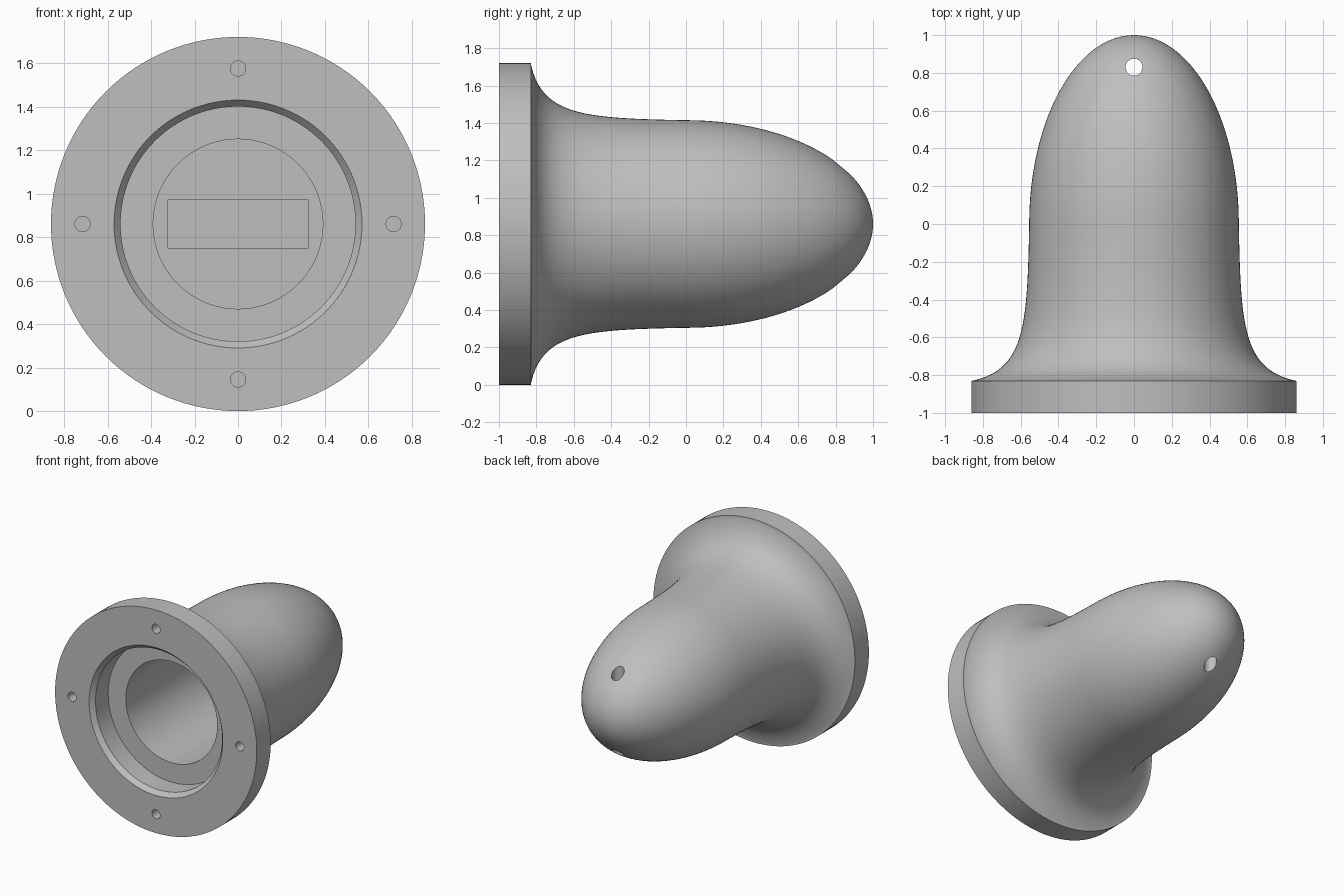
import bpy, bmesh, math
from mathutils import Vector, Matrix

if "Cube" in bpy.data.objects:
    bpy.data.objects.remove(bpy.data.objects["Cube"], do_unlink=True)

R = 0.86            # flange radius, also the height of the axis
SEGMENTS = 128

grey = bpy.data.materials.new("plain grey")
grey.use_nodes = True
colour = (0.52, 0.52, 0.52, 1)
grey.diffuse_color = colour
grey.node_tree.nodes["Principled BSDF"].inputs["Base Color"].default_value = colour


def new_object(name, bm):
    mesh = bpy.data.meshes.new(name)
    bmesh.ops.recalc_face_normals(bm, faces=bm.faces)
    bm.to_mesh(mesh)
    bm.free()
    mesh.materials.append(grey)
    obj = bpy.data.objects.new(name, mesh)
    bpy.context.collection.objects.link(obj)
    return obj


def lathe(name, profile):
    """Spin (radius, y) points around the horizontal axis."""
    bm = bmesh.new()
    verts = [bm.verts.new((r, y, R)) for r, y in profile]
    edges = [bm.edges.new(pair) for pair in zip(verts, verts[1:])]
    bmesh.ops.spin(bm, geom=verts + edges, cent=(0, 0, R), axis=(0, 1, 0),
                   angle=math.tau, steps=SEGMENTS, use_merge=True)
    bmesh.ops.remove_doubles(bm, verts=bm.verts, dist=1e-5)
    return new_object(name, bm)


def cut(target, cutter):
    cutter.hide_render = True
    mod = target.modifiers.new("cut", "BOOLEAN")
    mod.operation = "DIFFERENCE"
    mod.solver = "EXACT"
    mod.object = cutter
    bpy.context.view_layer.objects.active = target
    bpy.ops.object.modifier_apply(modifier=mod.name)
    bpy.data.objects.remove(cutter, do_unlink=True)


def cylinder(name, centre, radius, depth, rotation=Matrix()):
    bm = bmesh.new()
    bmesh.ops.create_cone(bm, cap_ends=True, segments=32, radius1=radius,
                          radius2=radius, depth=depth,
                          matrix=Matrix.Translation(centre) @ rotation)
    return new_object(name, bm)


def bezier(points, steps):
    a, b, c, d = [Vector(p) for p in points]
    for i in range(steps + 1):
        t = i / steps
        u = 1 - t
        yield tuple(a * u**3 + b * 3*u*u*t + c * 3*u*t*t + d * t**3)


# Outer skin: flange rim, flared neck, elliptical nose
neck = list(bezier([(0.857, -0.83), (0.58, -0.77), (0.565, -0.55), (0.555, 0)], 28))
nose = [(0.555 * math.cos(a), math.sin(a))
        for a in (math.pi / 2 * i / 32 for i in range(1, 32))]
# Inner skin: bore, shoulder, chamfered recess
bore_end = 0.28
inner = [(0, bore_end), (0.39, bore_end), (0.39, -0.81), (0.54, -0.81),
         (0.54, -0.965), (0.57, -1)]
body = lathe("flanged_nose_body",
             inner + [(R, -1), (R, -0.83)] + neck + nose + [(0, 1)])

# Rectangular slot in the floor of the bore
bm = bmesh.new()
bmesh.ops.create_cube(bm, size=1, matrix=Matrix.Translation((0, 0.35, R))
                      @ Matrix.Diagonal((0.65, 0.3, 0.22, 1)))
cut(body, new_object("slot_cutter", bm))

# Four blind bolt holes in the flange
to_y = Matrix.Rotation(math.pi / 2, 4, "X")
for i in range(4):
    a = i * math.pi / 2
    centre = (0.715 * math.cos(a), -1, R + 0.715 * math.sin(a))
    cut(body, cylinder("bolt_hole_cutter", centre, 0.035, 0.26, to_y))

# Vertical cross hole through the nose
cut(body, cylinder("cross_hole_cutter", (0, 0.83, R), 0.045, 2))

# Smooth shading with crisp rims
bpy.ops.object.select_all(action="DESELECT")
body.select_set(True)
bpy.context.view_layer.objects.active = body
bpy.ops.object.shade_smooth_by_angle(angle=math.radians(30))
